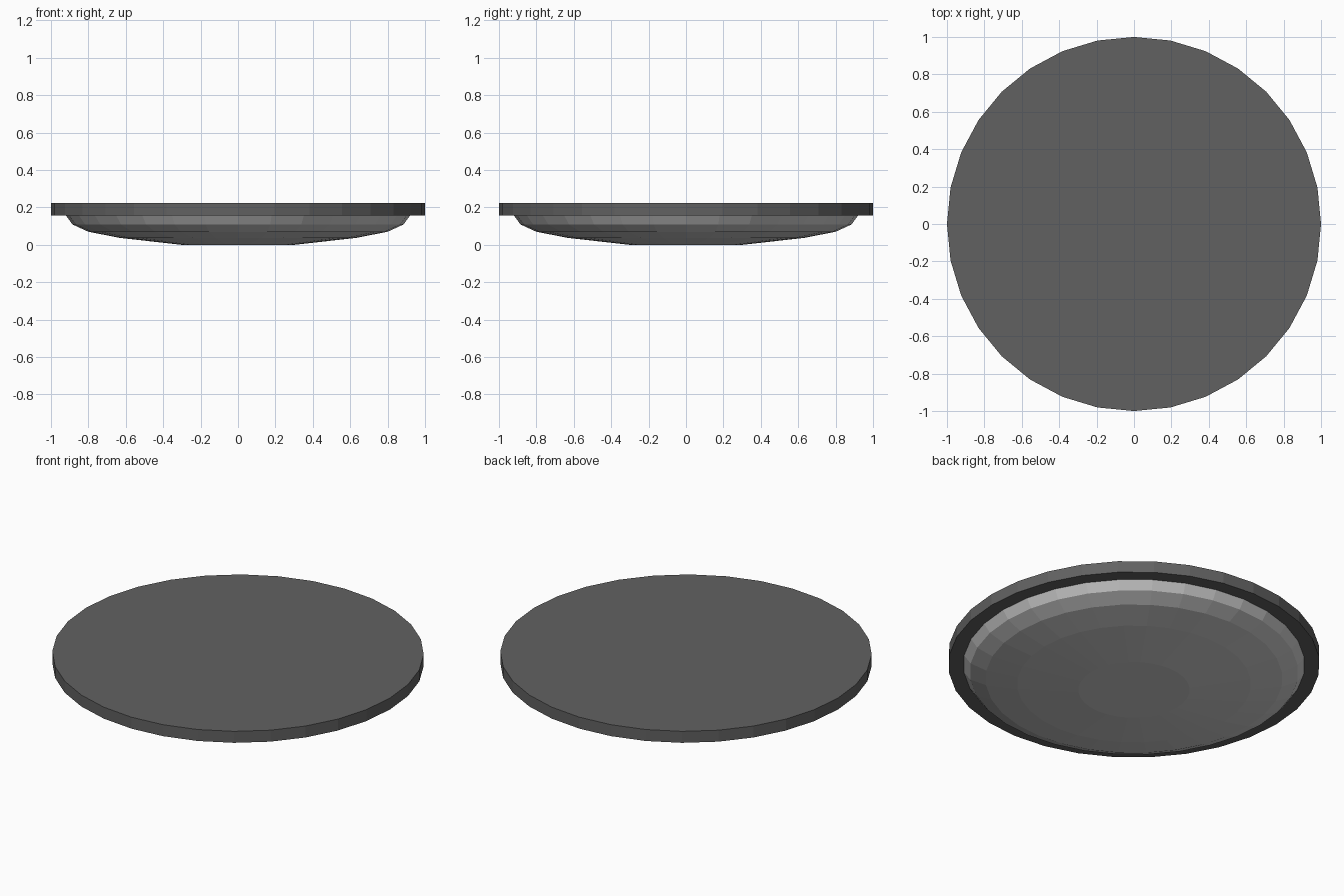
import bpy, math

if "Cube" in bpy.data.objects:
    bpy.data.objects.remove(bpy.data.objects["Cube"])

SIDES = 32

def lathe(name, profile, color, cap_top=True):
    """Revolve a bottom-to-top (radius, z) profile around z, capping the ends."""
    verts, faces = [], []
    for r, z in profile:
        for i in range(SIDES):
            a = 2 * math.pi * i / SIDES
            verts.append((r * math.cos(a), r * math.sin(a), z))
    for k in range(len(profile) - 1):
        for i in range(SIDES):
            j = (i + 1) % SIDES
            a, b = k * SIDES, (k + 1) * SIDES
            faces.append((a + i, a + j, b + j, b + i))
    faces.append(tuple(reversed(range(SIDES))))
    if cap_top:
        top = (len(profile) - 1) * SIDES
        faces.append(tuple(range(top, top + SIDES)))
    mesh = bpy.data.meshes.new(name)
    mesh.from_pydata(verts, [], faces)
    mesh.update()
    if color:
        mat = bpy.data.materials.new(name + "_color")
        mat.diffuse_color = color
        mat.use_nodes = True
        mat.node_tree.nodes["Principled BSDF"].inputs["Base Color"].default_value = mat.diffuse_color
        mesh.materials.append(mat)
    obj = bpy.data.objects.new(name, mesh)
    bpy.context.collection.objects.link(obj)
    return obj

# Flat round dark plate on top
lathe("mounting_plate", [(1.0, 0.157), (1.0, 0.225)], (0.12, 0.12, 0.12, 1))

# Shallow faceted light dome hanging below the plate
lathe("dome_cover", [(0.30, 0.0), (0.63, 0.037), (0.80, 0.07),
                     (0.885, 0.109), (0.92, 0.157)], None, cap_top=False)
